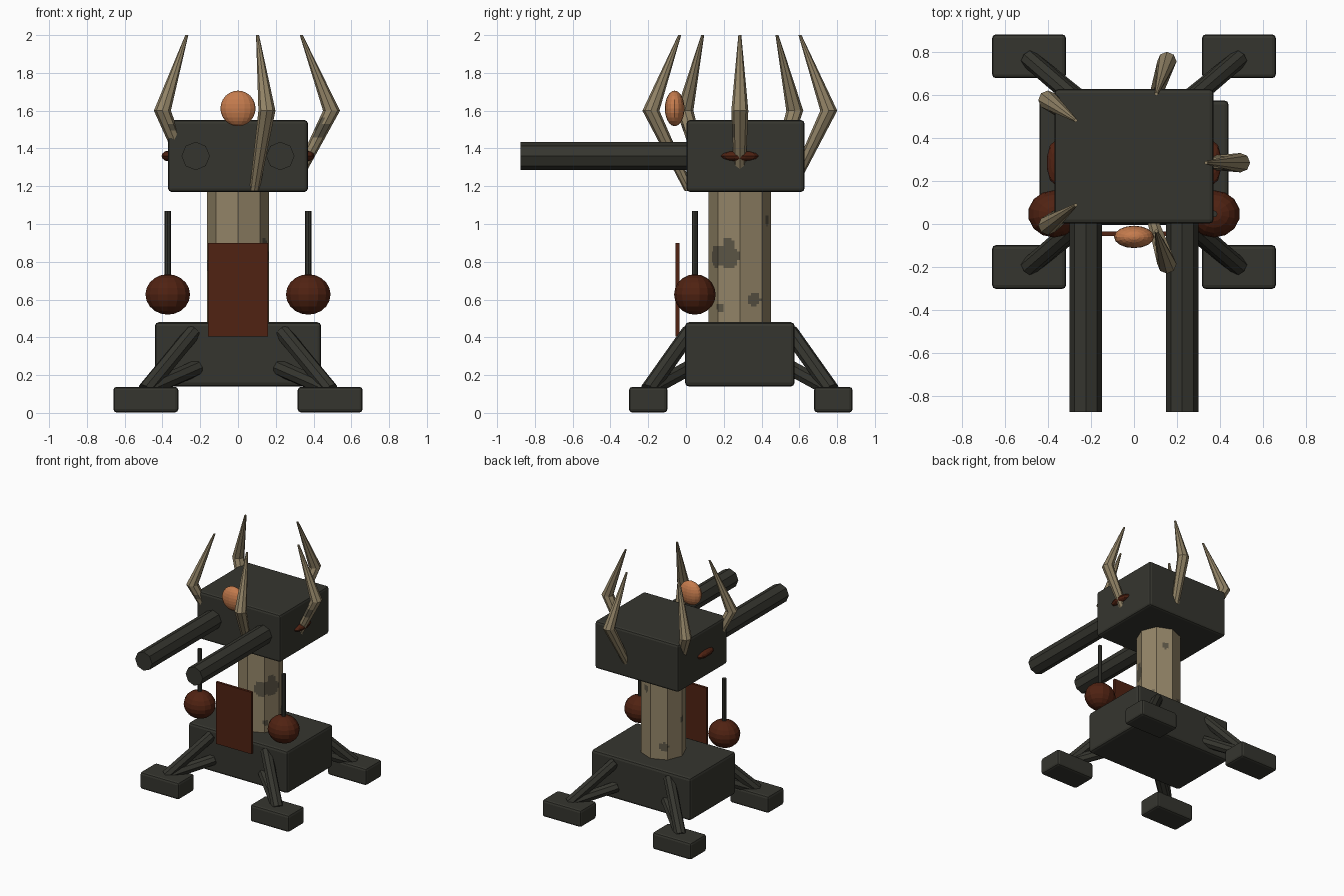
import bpy, bmesh, math
from mathutils import Vector, Matrix

cube = bpy.data.objects.get("Cube")
if cube:
    bpy.data.objects.remove(cube, do_unlink=True)


def material(name, rgb):
    m = bpy.data.materials.new(name)
    m.use_nodes = True
    m.diffuse_color = (*rgb, 1)
    m.node_tree.nodes["Principled BSDF"].inputs["Base Color"].default_value = (*rgb, 1)
    return m


DARK = material("dark grey metal", (0.036, 0.036, 0.028))
BONE = material("bone", (0.29, 0.23, 0.135))
PATCH = material("bone stain", (0.105, 0.09, 0.06))
RED = material("rust red", (0.08, 0.016, 0.006))
ORANGE = material("orange", (0.56, 0.20, 0.075))

MID_Y = 0.285


def finish(name, bm, *mats):
    bmesh.ops.recalc_face_normals(bm, faces=bm.faces)
    mesh = bpy.data.meshes.new(name)
    bm.to_mesh(mesh)
    bm.free()
    for m in mats:
        mesh.materials.append(m)
    ob = bpy.data.objects.new(name, mesh)
    bpy.context.collection.objects.link(ob)
    return ob


def box(name, centre, size, mat, bevel=0):
    bm = bmesh.new()
    bmesh.ops.create_cube(bm, size=1)
    bmesh.ops.scale(bm, vec=size, verts=bm.verts)
    bmesh.ops.translate(bm, vec=centre, verts=bm.verts)
    ob = finish(name, bm, mat)
    if bevel:
        mod = ob.modifiers.new("bevel", 'BEVEL')
        mod.width = bevel
        mod.segments = 2
    return ob


def ellipsoid(name, centre, radii, mat, segments, rings):
    bm = bmesh.new()
    bmesh.ops.create_uvsphere(bm, u_segments=segments, v_segments=rings, radius=1)
    bmesh.ops.scale(bm, vec=radii, verts=bm.verts)
    bmesh.ops.translate(bm, vec=centre, verts=bm.verts)
    return finish(name, bm, mat)


def rod(name, start, end, radius, mat):
    # Eight-sided bar between two points
    a, b = Vector(start), Vector(end)
    bm = bmesh.new()
    bmesh.ops.create_cone(bm, cap_ends=True, segments=8, radius1=radius,
                          radius2=radius, depth=(b - a).length)
    turn = (b - a).to_track_quat('Z', 'Y').to_matrix().to_4x4()
    bmesh.ops.transform(bm, matrix=Matrix.Translation((a + b) / 2) @ turn, verts=bm.verts)
    return finish(name, bm, mat)


def tube(name, stations, rows, split, spots):
    # Eight-sided tube through (centre, radius) stations, stained near the spots
    bm = bmesh.new()
    corners = [Vector((math.cos(k * math.pi / 4), math.sin(k * math.pi / 4), 0)) for k in range(8)]
    ring = [corners[k].lerp(corners[(k + 1) % 8], j / split)
            for k in range(8) for j in range(split)]
    loops = []
    for i, ((c0, r0), (c1, r1)) in enumerate(zip(stations, stations[1:])):
        for row in range(0 if i == 0 else 1, rows + 1):
            t = row / rows
            c, r = Vector(c0).lerp(Vector(c1), t), r0 + (r1 - r0) * t
            loops.append([bm.verts.new(c + p * r) for p in ring])
    n = len(ring)
    for low, high in zip(loops, loops[1:]):
        for k in range(n):
            f = bm.faces.new((low[k], low[(k + 1) % n], high[(k + 1) % n], high[k]))
            mid = f.calc_center_median()
            f.material_index = int(any((mid - Vector(s)).length < r for s, r in spots))
    bm.faces.new(loops[0][::-1])
    bm.faces.new(loops[-1])
    return finish(name, bm, BONE, PATCH)


# Main body blocks
box("base_block", (0, MID_Y, 0.31), (0.88, 0.58, 0.34), DARK, 0.02)
box("head_block", (0, 0.315, 1.36), (0.74, 0.625, 0.38), DARK, 0.018)

# Stained neck column
neck_spots = [((0.10, 0.16, 0.83), 0.06), ((0.14, 0.22, 0.83), 0.065),
              ((0.14, 0.22, 0.90), 0.032), ((0.13, 0.36, 0.60), 0.036),
              ((0.12, 0.18, 0.56), 0.024), ((-0.09, 0.41, 0.58), 0.034),
              ((-0.15, 0.28, 0.78), 0.028), ((0.05, 0.42, 1.02), 0.03)]
tube("neck", [((0, MID_Y, 0.46), 0.165), ((0, MID_Y, 1.19), 0.165)], 50, 8, neck_spots)

# Ring of five bent horns
horn_spots = [((0.43, 0.25, 1.51), 0.045), ((0.12, -0.09, 1.42), 0.03),
              ((-0.36, 0.01, 1.52), 0.03)]
for i in range(5):
    a = math.radians(72 * i)

    def around(r, z):
        return (r * math.cos(a), MID_Y + r * math.sin(a), z)

    tube(f"horn_{i + 1}", [(around(0.28, 1.175), 0.026), (around(0.495, 1.6), 0.045),
                           (around(0.335, 2.0), 0.008)], 12, 2, horn_spots)

# Front panel and forehead orb
box("front_panel", (0, -0.045, 0.652), (0.316, 0.02, 0.495), RED)
ellipsoid("forehead_orb", (0, -0.06, 1.612), (0.093, 0.052, 0.094), ORANGE, 16, 12)

for side, s in (("left", 1), ("right", -1)):
    # Barrels, hanging balls and side eyes
    rod(f"{side}_barrel", (s * 0.224, 0.05, 1.36), (s * 0.224, -0.875, 1.36), 0.075, DARK)
    ellipsoid(f"{side}_ball", (s * 0.372, 0.047, 0.627), (0.121, 0.11, 0.107), RED, 14, 10)
    rod(f"{side}_ball_stick", (s * 0.372, 0.047, 0.68), (s * 0.372, 0.047, 1.068), 0.016, DARK)
    ellipsoid(f"{side}_eye", (s * 0.37, MID_Y, 1.36), (0.036, 0.1, 0.028), RED, 10, 6)

    # Feet, each held by two struts
    for end, e in (("back", 1), ("front", -1)):
        box(f"{end}_{side}_foot", (s * 0.488, 0.29 + e * 0.49, 0.07),
            (0.344, 0.204, 0.136), DARK, 0.018)
        ankle = (s * 0.49, MID_Y + e * 0.485, 0.12)
        for level, x, z in (("upper", 0.235, 0.43), ("lower", 0.215, 0.24)):
            rod(f"{end}_{side}_{level}_strut", (s * x, MID_Y + e * 0.265, z),
                ankle, 0.043, DARK)
